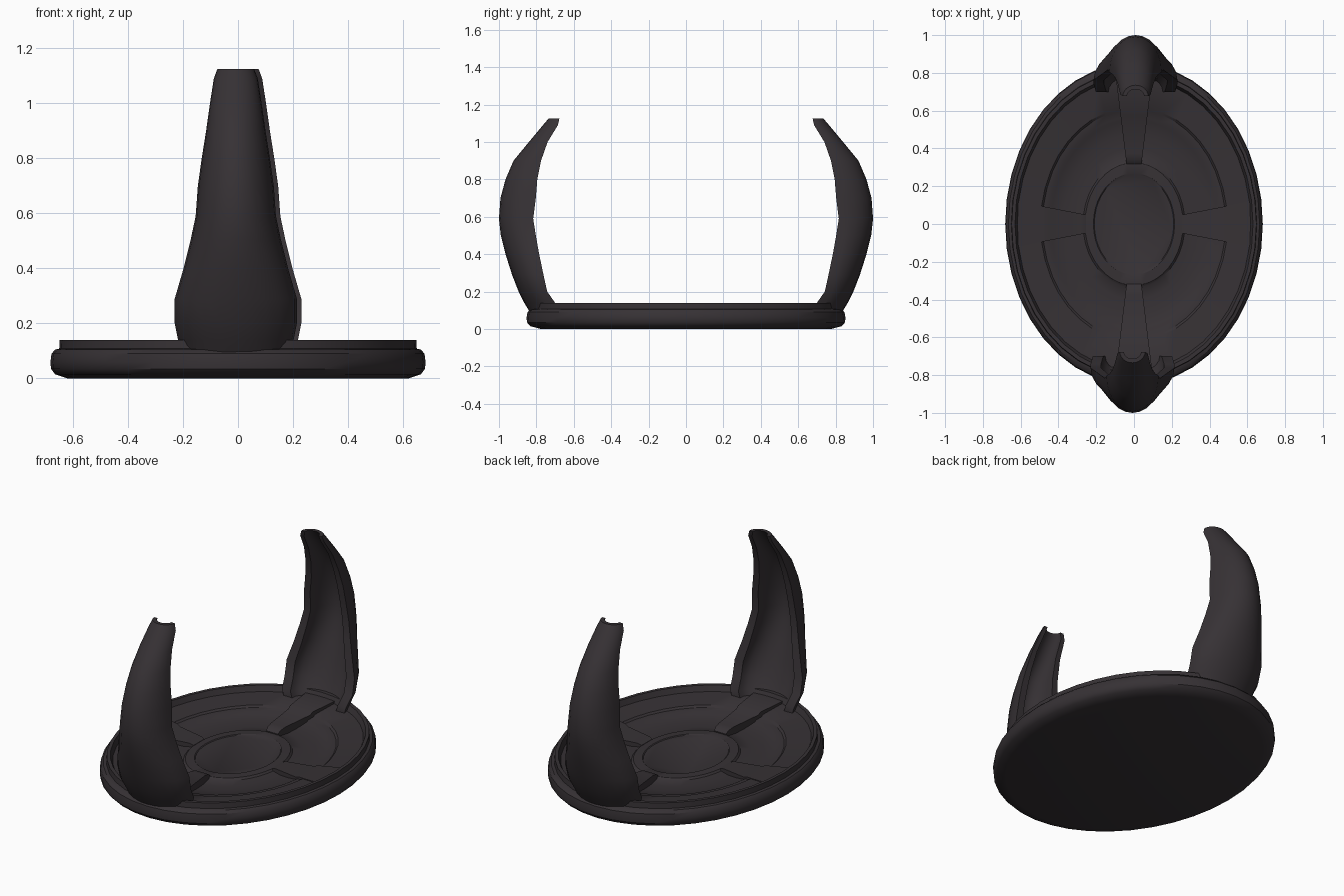
import bpy, bmesh, math

if "Cube" in bpy.data.objects:
    bpy.data.objects.remove(bpy.data.objects["Cube"])

ASPECT = 1.25  # the base is an ellipse, longer along y

dark = bpy.data.materials.new("dark_plastic")
dark.diffuse_color = (0.037, 0.031, 0.035, 1)
dark.use_nodes = True
dark.node_tree.nodes["Principled BSDF"].inputs["Base Color"].default_value = dark.diffuse_color


def finish(bm, name, angle=35):
    bmesh.ops.recalc_face_normals(bm, faces=bm.faces)
    mesh = bpy.data.meshes.new(name)
    bm.to_mesh(mesh)
    bm.free()
    ob = bpy.data.objects.new(name, mesh)
    bpy.context.collection.objects.link(ob)
    mesh.materials.append(dark)
    bpy.ops.object.select_all(action='DESELECT')
    ob.select_set(True)
    bpy.context.view_layer.objects.active = ob
    bpy.ops.object.shade_smooth_by_angle(angle=math.radians(angle))
    return ob


def loft(bm, rings, cap=True):
    """Join closed rings of points with quads and cap both ends."""
    vs = [[bm.verts.new(p) for p in ring] for ring in rings]
    n = len(vs[0])
    for a, b in zip(vs, vs[1:]):
        for i in range(n):
            j = (i + 1) % n
            bm.faces.new((a[i], a[j], b[j], b[i]))
    if cap:
        bm.faces.new(vs[0])
        bm.faces.new(vs[-1])
    return vs


# Oval base: rounded outer edge, raised lip, stepped dish and centre disc
profile = [(.62, 0), (.665, .015), (.68, .035), (.682, .06), (.678, .09), (.665, .105),
           (.65, .108), (.648, .14), (.63, .14), (.618, .108), (.495, .096), (.485, .086),
           (.455, .083), (.44, .074), (.38, .064), (.32, .060), (.27, .066), (.26, .076),
           (.215, .078), (.21, .074)]
SIDES = 40
bm = bmesh.new()
loft(bm, [[(r * math.cos(2 * math.pi * i / SIDES),
            r * ASPECT * math.sin(2 * math.pi * i / SIDES), z) for i in range(SIDES)]
          for r, z in profile])
finish(bm, "oval_base")


# Four wedge-shaped bridges across the dish
def bridge(name, turn, top):
    bm = bmesh.new()
    rings = []
    for r, z in top:
        ring = []
        for side, h in ((-1, .03), (1, .03), (1, z), (-1, z)):
            x, y = r, side * .155 * r
            c, s = math.cos(turn), math.sin(turn)
            ring.append((c * x - s * y, (s * x + c * y) * ASPECT, h))
        rings.append(ring)
    loft(bm, rings)
    finish(bm, name)


tall = [(.255, .082), (.27, .097), (.30, .104), (.46, .106), (.475, .118), (.62, .120)]
low = [(.255, .078), (.28, .086), (.44, .089), (.46, .098), (.49, .100), (.615, .113)]
for i, name in enumerate(("right", "back", "left", "front")):
    bridge(name + "_bridge", i * math.pi / 2, tall if i % 2 else low)

# Curved hollow horns: height, outer y, inner edge y, half width, wall
stations = [(.09, .835, .70, .195, .055), (.14, .865, .70, .21, .055),
            (.20, .895, .742, .222, .055), (.29, .93, .762, .222, .055),
            (.40, .965, .785, .19, .05), (.50, .99, .803, .165, .045),
            (.59, 1.0, .817, .146, .042), (.70, .992, .803, .138, .04),
            (.80, .965, .795, .124, .04), (.90, .922, .775, .108, .035),
            (1.00, .84, .74, .094, .03), (1.09, .765, .685, .08, .025),
            (1.125, .735, .677, .067, .022)]
ARC = 12


def horn(name, turn):
    c = -1 if turn else 1
    bm = bmesh.new()
    rings = []
    for z, yo, yi, w, t in stations:
        ring = []
        for k in range(ARC + 1):
            a = math.pi * (k / ARC - .5)
            ring.append((w * math.sin(a), yi + (yo - yi) * math.cos(a), z))
        for k in range(ARC, -1, -1):
            a = math.pi * (k / ARC - .5)
            ring.append(((w - t) * math.sin(a), yi + (yo - yi - t) * math.cos(a), z))
        rings.append([(c * (x + .008), c * y, h) for x, y, h in ring])
    loft(bm, rings)
    finish(bm, name, 40)


horn("back_horn", False)
horn("front_horn", True)
